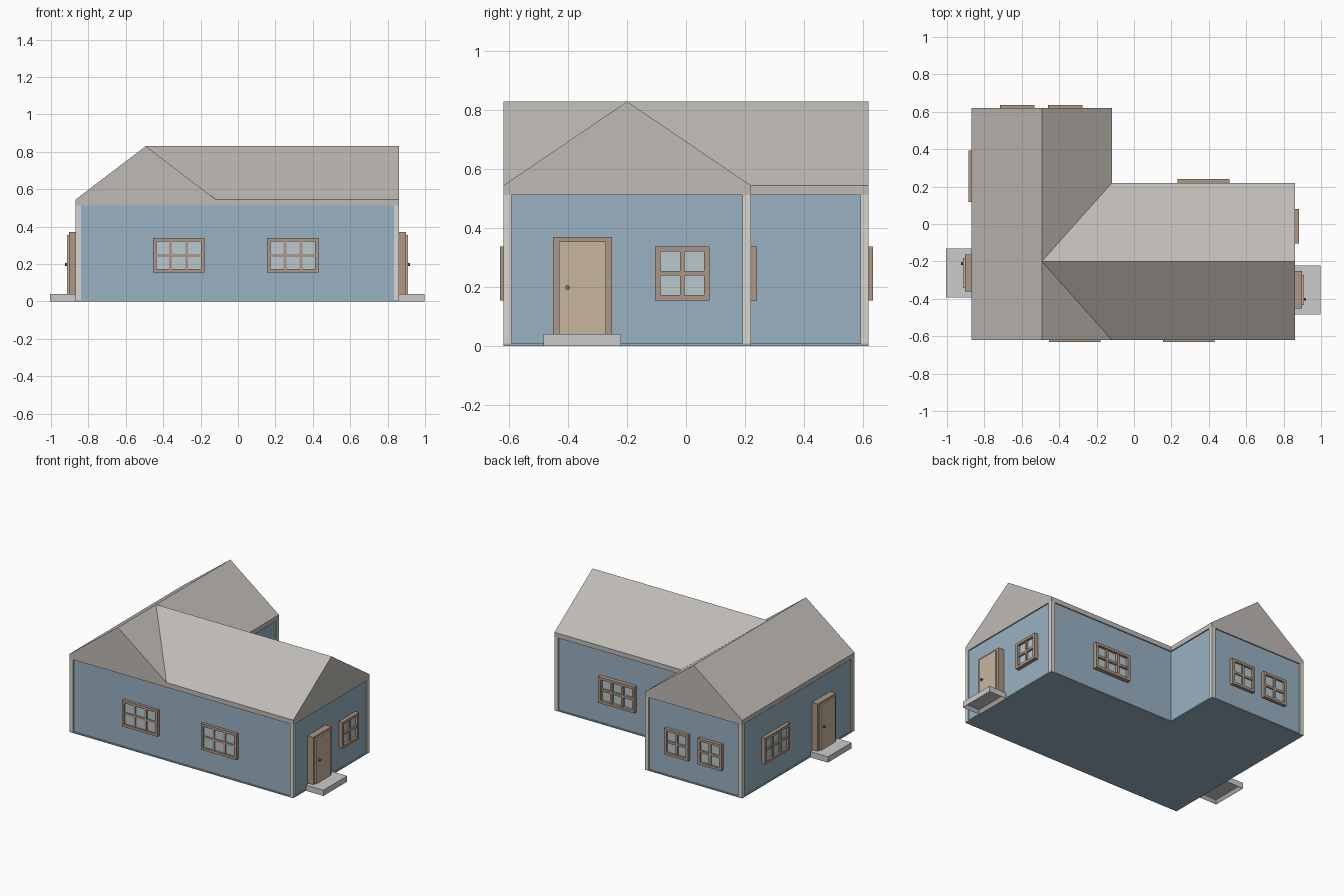
import bpy, bmesh
from math import radians
from mathutils import Matrix, Vector

if "Cube" in bpy.data.objects:
    bpy.data.objects.remove(bpy.data.objects["Cube"])


def material(name, rgb):
    m = bpy.data.materials.new(name)
    m.diffuse_color = (*rgb, 1)
    m.use_nodes = True
    m.node_tree.nodes["Principled BSDF"].inputs["Base Color"].default_value = m.diffuse_color
    return m


WALL = material("blue_wall", (0.32, 0.44, 0.54))
ROOF = material("roof_grey", (0.52, 0.49, 0.46))
TRIM = material("brown_trim", (0.42, 0.31, 0.24))
DOOR = material("tan_door", (0.57, 0.47, 0.34))
POST = material("cream_post", (0.68, 0.68, 0.61))
GLASS = material("glass_blue", (0.48, 0.58, 0.61))
KNOB = material("knob_brown", (0.22, 0.17, 0.13))
STEP = material("step_grey", (0.55, 0.55, 0.55))


def finish(bm, name, mat, matrix=Matrix()):
    bmesh.ops.recalc_face_normals(bm, faces=bm.faces)
    me = bpy.data.meshes.new(name)
    bm.to_mesh(me)
    bm.free()
    me.materials.append(mat)
    ob = bpy.data.objects.new(name, me)
    ob.matrix_world = matrix
    bpy.context.collection.objects.link(ob)
    return ob


def add_box(bm, x, y, z):
    lo, hi = Vector((x[0], y[0], z[0])), Vector((x[1], y[1], z[1]))
    m = Matrix.Translation((lo + hi) / 2) @ Matrix.Diagonal((*(hi - lo), 1))
    return bmesh.ops.create_cube(bm, size=1, matrix=m)["verts"]


def box(name, mat, x, y, z, matrix=Matrix()):
    bm = bmesh.new()
    add_box(bm, x, y, z)
    return finish(bm, name, mat, matrix)


# L-shaped plan
X0, XI, X1 = -0.868, -0.118, 0.862
Y0, YI, Y1 = -0.62, 0.22, 0.62
BASE, TOP, EAVE, RIDGE = 0.008, 0.512, 0.545, 0.83


def plan(d=0):
    return [(X0 + d, Y0 + d), (XI - d, Y0 + d), (X1 - d, Y0 + d), (X1 - d, YI - d),
            (XI - d, YI - d), (XI - d, Y1 - d), (X0 + d, Y1 - d)]


def slab(name, mat, d, z0, z1):
    bm = bmesh.new()
    f = bm.faces.new([bm.verts.new((x, y, z0)) for x, y in plan(d)])
    r = bmesh.ops.extrude_face_region(bm, geom=[f])
    bmesh.ops.translate(bm, vec=(0, 0, z1 - z0),
                        verts=[v for v in r["geom"] if isinstance(v, bmesh.types.BMVert)])
    if f.is_valid and not any(g.calc_center_median().z < z0 + 1e-6 for g in bm.faces):
        bm.faces.new(f.verts)
    return finish(bm, name, mat)


# Floor and walls
slab("floor", WALL, 0, 0, BASE)
slab("walls", WALL, 0.008, BASE / 2, TOP + 0.005)

# Roof: two crossing gables with a fascia band
bm = bmesh.new()
low = [bm.verts.new((x, y, TOP)) for x, y in plan()]
eave = [bm.verts.new((x, y, EAVE)) for x, y in plan()]
xr, yr = (X0 + XI) / 2, (Y0 + YI) / 2
ridge = [bm.verts.new((x, y, RIDGE)) for x, y in ((xr, Y0), (xr, yr), (xr, Y1), (X1, yr))]
a, b, c, d, e, f, g = eave
r1, r2, r3, r4 = ridge
for i in range(7):
    j = (i + 1) % 7
    bm.faces.new((low[i], low[j], eave[j], eave[i]))
for vs in ((a, r1, r2, r3, g), (r1, b, r2), (r2, e, f, r3), (b, c, r4, r2), (r2, r4, d, e),
           (a, b, r1), (f, g, r3), (c, d, r4), low[::-1]):
    bm.faces.new(vs)
finish(bm, "roof", ROOF)

# Corner posts at the outer corners
bm = bmesh.new()
W = 0.028
for x, y, sx, sy in ((X0, Y0, 1, 1), (X1, Y0, -1, 1), (X1, YI, -1, -1),
                     (XI, Y1, -1, -1), (X0, Y1, 1, -1)):
    add_box(bm, sorted((x, x + sx * W)), sorted((y, y + sy * W)), (BASE, TOP))
finish(bm, "corner_posts", POST)


# Openings are built facing local -y, then turned onto their wall
def place(x, y, deg):
    return Matrix.Translation((x, y, 0)) @ Matrix.Rotation(radians(deg), 4, 'Z')


def window(name, x, y, deg, w, cols, out=0.015):
    m = place(x, y, deg)
    z0, z1, fr, mw = 0.155, 0.338, 0.018, 0.016
    h = w / 2
    bm = bmesh.new()
    for s in ((-h, -h + fr), (h - fr, h)):
        add_box(bm, s, (-out, 0.012), (z0, z1))
    for s in ((z0, z0 + fr), (z1 - fr, z1)):
        add_box(bm, (-h + fr, h - fr), (-out, 0.012), s)
    # glazing bars
    for i in range(1, cols):
        cx = -h + fr / 2 + (w - fr) * i / cols
        add_box(bm, (cx - mw / 2, cx + mw / 2), (-out + 0.004, 0.012), (z0 + fr, z1 - fr))
    cz = (z0 + z1) / 2
    add_box(bm, (-h + fr, h - fr), (-out + 0.005, 0.012), (cz - mw / 2, cz + mw / 2))
    finish(bm, name + "_frame", TRIM, m)
    box(name + "_glass", GLASS, (-h + fr / 2, h - fr / 2), (-0.001, 0.011),
        (z0 + fr / 2, z1 - fr / 2), m)


window("front_window_left", -0.317, Y0, 0, 0.276, 3, 0.012)
window("front_window_right", 0.293, Y0, 0, 0.276, 3, 0.012)
window("back_window_right", 0.371, YI, 180, 0.278, 3, 0.021)
window("back_window_middle", -0.367, Y1, 180, 0.184, 2)
window("back_window_left", -0.625, Y1, 180, 0.184, 2)
window("left_window", X0, 0.255, -90, 0.276, 3, 0.017)
window("right_window", X1, -0.013, 90, 0.184, 2, 0.019)


def door(name, x, y, deg):
    m = place(x, y, deg)
    box(name + "_frame", TRIM, (-0.1, 0.1), (-0.036, 0.012), (0.04, 0.37), m)
    box(name + "_panel", DOOR, (-0.08, 0.08), (-0.046, -0.03), (0.04, 0.354), m)
    # knob
    bm = bmesh.new()
    bmesh.ops.create_cone(bm, cap_ends=True, segments=10, radius1=0.008, radius2=0.008, depth=0.014,
                          matrix=Matrix.Translation((-0.05, -0.051, 0.198)) @ Matrix.Rotation(radians(90), 4, 'X'))
    finish(bm, name + "_knob", KNOB, m)
    # doorstep, recessed underneath
    bm = bmesh.new()
    add_box(bm, (-0.131, 0.131), (-0.136, 0.0), (0, 0.04))
    bm.faces.ensure_lookup_table()
    under = min(bm.faces, key=lambda q: q.calc_center_median().z)
    bmesh.ops.inset_region(bm, faces=[under], thickness=0.025)
    bmesh.ops.translate(bm, verts=under.verts, vec=(0, 0, 0.02))
    finish(bm, name + "_step", STEP, m)


door("right_door", X1, -0.352, 90)
door("left_door", X0, -0.262, -90)
